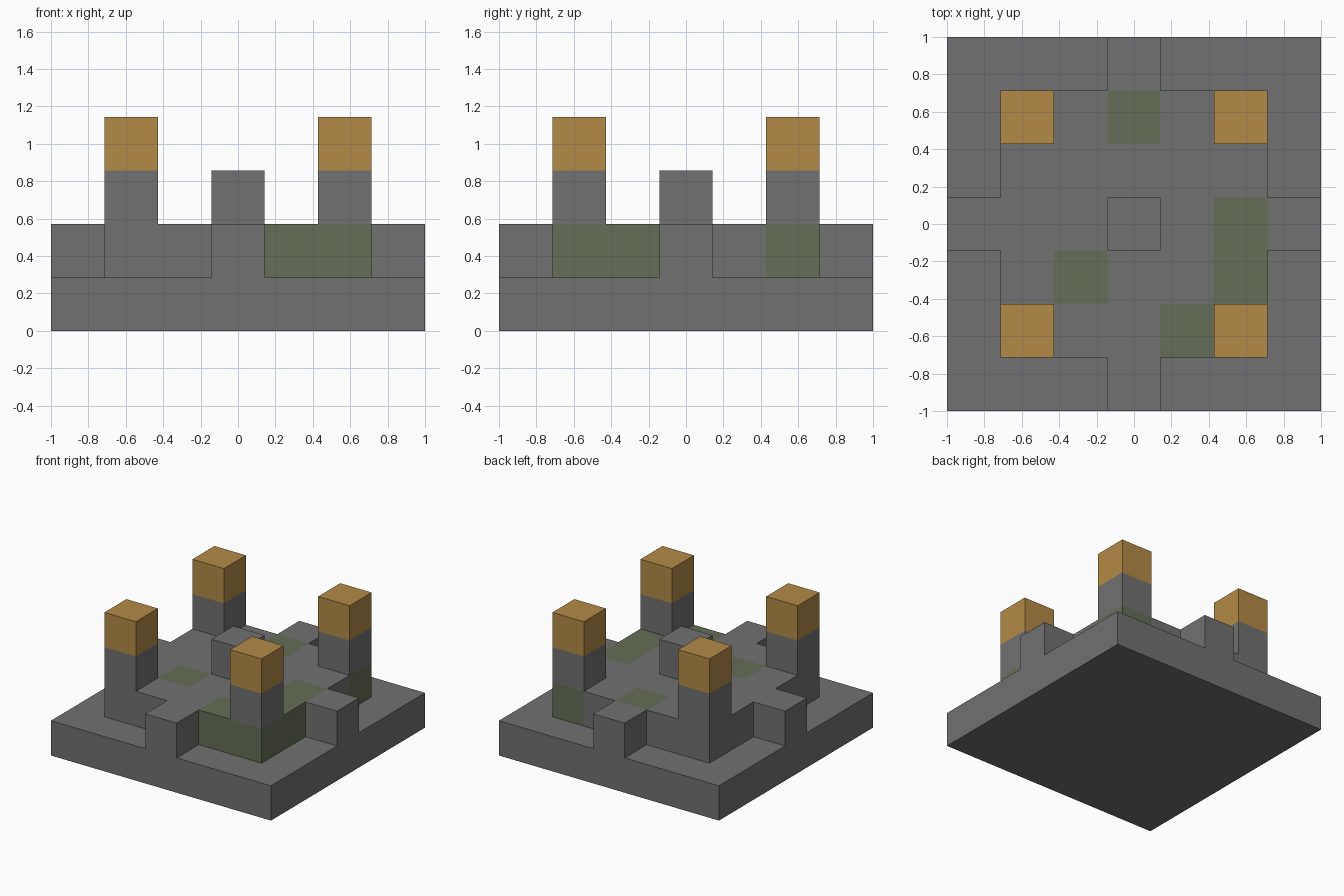
import bpy
import bmesh
from mathutils import Matrix, Vector

if "Cube" in bpy.data.objects:
    bpy.data.objects.remove(bpy.data.objects["Cube"], do_unlink=True)

U = 2 / 7  # one block


def make_material(name, rgb):
    mat = bpy.data.materials.new(name)
    mat.use_nodes = True
    mat.diffuse_color = (*rgb, 1)
    mat.node_tree.nodes["Principled BSDF"].inputs["Base Color"].default_value = (*rgb, 1)
    return mat


stone = make_material("grey stone", (0.165, 0.165, 0.165))
moss = make_material("mossy stone", (0.13, 0.155, 0.093))
gold = make_material("ochre cap", (0.45, 0.255, 0.062))


def finish(name, bm, *mats):
    mesh = bpy.data.meshes.new(name)
    bm.to_mesh(mesh)
    bm.free()
    for mat in mats:
        mesh.materials.append(mat)
    obj = bpy.data.objects.new(name, mesh)
    bpy.context.collection.objects.link(obj)
    return obj


def block(name, cell, size, mat):
    """Box centred on cell (x, y) with its bottom at layer z, all in blocks."""
    x, y, z = cell
    bm = bmesh.new()
    centre = Vector((x, y, z + size[2] / 2)) * U
    bmesh.ops.create_cube(bm, size=U, matrix=Matrix.Translation(centre) @ Matrix.Diagonal((*size, 1)))
    return finish(name, bm, mat)


# Base slab
block("base_slab", (0, 0, 0), (7, 7, 1), stone)

# Deck, one face per block so that some blocks can be mossy
bm = bmesh.new()
bmesh.ops.create_grid(bm, x_segments=5, y_segments=5, size=2.5 * U,
                      matrix=Matrix.Translation((0, 0, U)))
top = bmesh.ops.extrude_face_region(bm, geom=bm.faces[:], use_keep_orig=True)
bmesh.ops.translate(bm, vec=(0, 0, U), verts=[v for v in top["geom"] if isinstance(v, bmesh.types.BMVert)])
bmesh.ops.recalc_face_normals(bm, faces=bm.faces[:])
mossy = {(0, 2), (2, 2), (2, 0), (2, -1), (2, -2), (1, -2), (-1, -1)}
for face in bm.faces:
    inside = (face.calc_center_median() - face.normal * U / 2) / U
    face.material_index = int((round(inside.x), round(inside.y)) in mossy)
finish("deck", bm, stone, moss)

# Step blocks in the middle of each side
for side, x, y in (("front", 0, -3), ("back", 0, 3), ("left", 3, 0), ("right", -3, 0)):
    block(side + "_step", (x, y, 1), (1, 1, 1), stone)

# Centre block
block("centre_block", (0, 0, 2), (1, 1, 1), stone)

# Corner towers with caps
for end, y in (("front", -2), ("back", 2)):
    for side, x in (("left", 2), ("right", -2)):
        block(f"{end}_{side}_tower", (x, y, 2), (1, 1, 1), stone)
        block(f"{end}_{side}_tower_cap", (x, y, 3), (1, 1, 1), gold)
